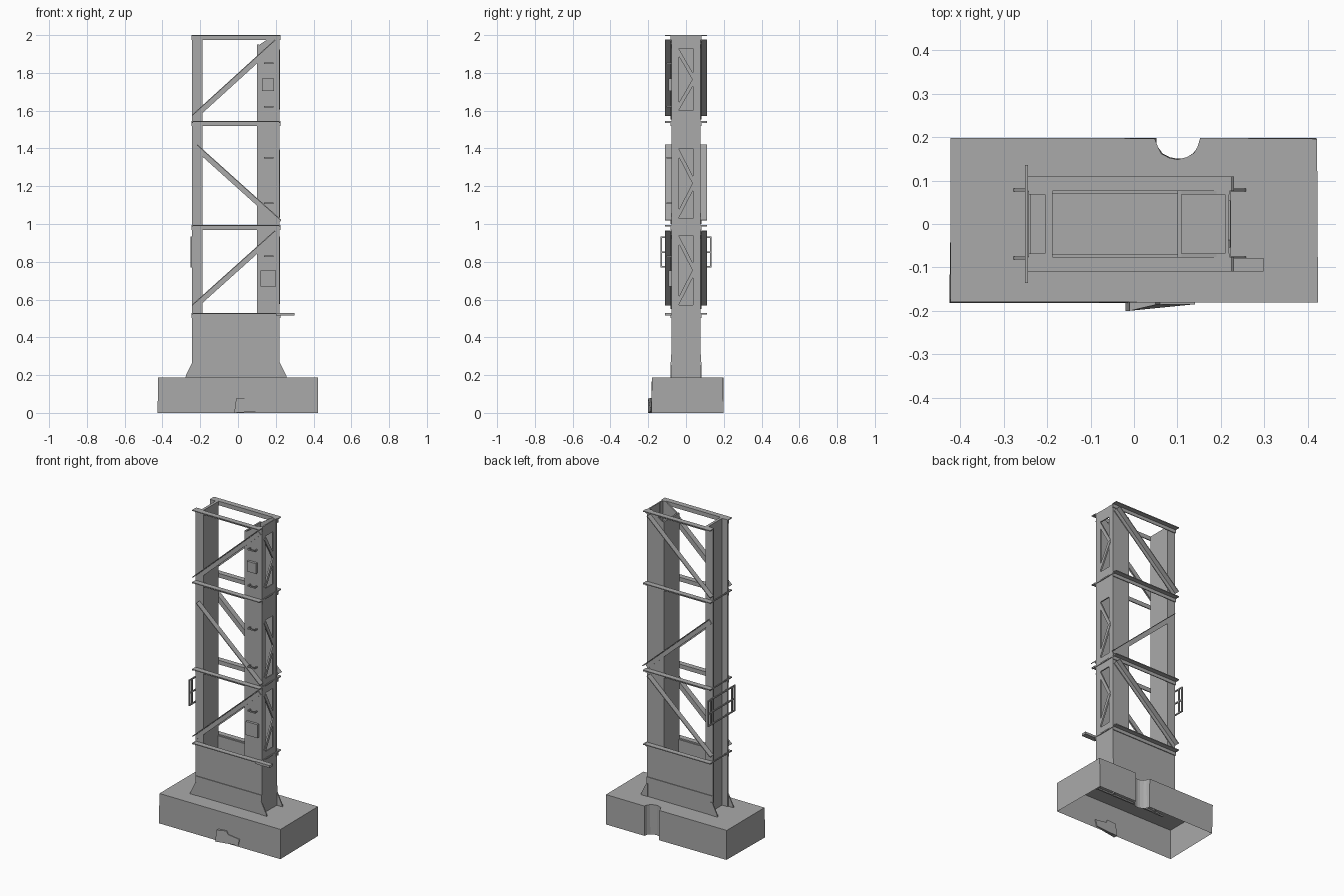
import bpy, bmesh, math, random
from mathutils import Vector

cube = bpy.data.objects.get("Cube")
if cube:
    bpy.data.objects.remove(cube)

grey = bpy.data.materials.new("plain grey")
grey.use_nodes = True
COLOUR = (0.4, 0.4, 0.4, 1)
grey.diffuse_color = COLOUR
grey.node_tree.nodes["Principled BSDF"].inputs["Base Color"].default_value = COLOUR


def prism(bm, outline, axis, a, b):
    """Extrude a 2D outline from a to b along the named axis."""
    place = {"x": lambda u, v, t: (t, u, v),
             "y": lambda u, v, t: (u, t, v),
             "z": lambda u, v, t: (u, v, t)}[axis]
    lo = [bm.verts.new(place(u, v, a)) for u, v in outline]
    hi = [bm.verts.new(place(u, v, b)) for u, v in outline]
    n = len(outline)
    faces = [bm.faces.new(lo), bm.faces.new(hi)]
    faces += [bm.faces.new((lo[i], lo[(i + 1) % n], hi[(i + 1) % n], hi[i])) for i in range(n)]
    bmesh.ops.recalc_face_normals(bm, faces=faces)
    return faces


def box(bm, x0, x1, y0, y1, z0, z1):
    return prism(bm, [(x0, y0), (x1, y0), (x1, y1), (x0, y1)], "z", z0, z1)


def strip(bm, p, q, width, axis, a, b, shift=0.0):
    """Flat bar from p to q, moved sideways by shift."""
    p, q = Vector(p), Vector(q)
    d = (q - p).normalized()
    n = Vector((-d.y, d.x))
    if n.y < 0:
        n = -n
    p, q, h = p + n * shift, q + n * shift, n * width / 2
    prism(bm, [p - h, q - h, q + h, p + h], axis, a, b)


def angle_bar(bm, p, q, side, width=0.03):
    """L-section bar lying against the front (-1) or back (+1) of the tower."""
    ys = sorted((side * 0.076, side * 0.081))
    strip(bm, p, q, width, "y", *ys)
    ys = sorted((side * 0.076, side * 0.11))
    strip(bm, p, q, 0.005, "y", *ys, shift=width / 2 - 0.0025)


def finish(name, bm):
    mesh = bpy.data.meshes.new(name)
    bm.to_mesh(mesh)
    bm.free()
    mesh.materials.append(grey)
    obj = bpy.data.objects.new(name, mesh)
    bpy.context.collection.objects.link(obj)
    return obj


LEFT, RIGHT, HALF = -0.24, 0.22, 0.076
SIDES = (-1, 1)

# Footing: hollow concrete block with a rounded notch in the back
random.seed(4)
bm = bmesh.new()
notch = [(0.1 + 0.05 * math.cos(t * math.pi / 8), 0.197 - 0.048 * math.sin(t * math.pi / 8))
         for t in range(9)]
faces = prism(bm, [(-0.424, -0.18), (0.424, -0.18), (0.422, 0.198)] + notch + [(-0.422, 0.198)],
              "z", 0.0, 0.188)
bmesh.ops.delete(bm, geom=[faces[0]], context="FACES_ONLY")
for v in bm.verts:
    v.co.x += random.uniform(-0.003, 0.003)
    v.co.y += random.uniform(-0.002, 0.002)
finish("footing", bm)

# Broken chip on the front of the footing
bm = bmesh.new()
chip = prism(bm, [(-0.02, 0.0), (0.13, 0.01), (0.14, 0.05), (0.06, 0.06), (0.05, 0.08), (-0.01, 0.075)],
             "y", -0.186, -0.175)
bm.verts.ensure_lookup_table()
bm.verts[0].co.y = bm.verts[5].co.y = -0.2
finish("footing_chip", bm)

# Plinth: two wide cover plates, with a thicker skirt at the bottom
bm = bmesh.new()
for s in SIDES:
    y0, y1 = sorted((s * HALF, s * 0.07))
    box(bm, LEFT, RIGHT, y0, y1, 0.18, 0.52)
    y0, y1 = sorted((s * 0.08, s * 0.07))
    box(bm, LEFT, RIGHT, y0, y1, 0.18, 0.31)
finish("plinth", bm)

# Flared foot gussets at the four corners
bm = bmesh.new()
for s in SIDES:
    y0, y1 = sorted((s * 0.082, s * 0.075))
    for edge, d in ((LEFT, -1), (RIGHT, 1)):
        prism(bm, [(edge - d * 0.01, 0.18), (edge + d * 0.04, 0.18), (edge + d * 0.035, 0.2),
                   (edge, 0.27), (edge - d * 0.01, 0.27)], "y", y0, y1)
finish("foot_gussets", bm)

# Right column: channel opening outwards
bm = bmesh.new()
box(bm, -0.205, -0.188, -HALF, HALF, 0.18, 2.0)
for s in SIDES:
    y0, y1 = sorted((s * HALF, s * 0.068))
    box(bm, -0.243, -0.19, y0, y1, 0.18, 2.0)
finish("right_column", bm)

# Left column: web, front and back plates
bm = bmesh.new()
box(bm, 0.1, 0.11, -HALF, HALF, 0.18, 1.95)
for s in SIDES:
    y0, y1 = sorted((s * HALF, s * 0.068))
    prism(bm, [(0.1, 0.5), (RIGHT, 0.5), (RIGHT, 2.0), (0.19, 2.0), (0.1, 1.94)], "y", y0, y1)
finish("left_column", bm)

# Lattice on the outer face of the left column
bays = [(0.57, 0.94), (1.03, 1.4), (1.6, 1.93)]
bm = bmesh.new()
for s in SIDES:
    y0, y1 = sorted((s * HALF, s * 0.038))
    box(bm, 0.21, 0.219, y0, y1, 0.18, 2.0)
solid = [0.18] + [z for bay in bays for z in bay] + [2.0]
for z0, z1 in zip(solid[::2], solid[1::2]):
    box(bm, 0.211, 0.218, -0.04, 0.04, z0, z1)
for z0, z1 in bays:
    mid = (z0 + z1) / 2
    strip(bm, (-0.045, z1 - 0.01), (0.045, mid), 0.02, "x", 0.212, 0.222)
    strip(bm, (0.045, mid), (-0.045, z0 + 0.01), 0.02, "x", 0.212, 0.222)
finish("column_lattice", bm)

# Horizontal rails on front and back
bm = bmesh.new()
for s in SIDES:
    for z in (0.515, 0.982, 1.531, 1.987):
        angle_bar(bm, (LEFT - 0.005, z), (RIGHT + 0.005, z), s, 0.026)
box(bm, 0.2, 0.298, -0.11, -0.078, 0.515, 0.53)
finish("horizontal_rails", bm)

# Diagonal braces on front and back
bm = bmesh.new()
for s in SIDES:
    for p, q in (((-0.235, 0.56), (0.205, 0.955)),
                 ((-0.225, 1.41), (0.22, 1.01)),
                 ((-0.235, 1.565), (0.205, 1.965))):
        angle_bar(bm, p, q, s)
finish("diagonal_braces", bm)

# Cross ties between the front and back rails at the column ends
bm = bmesh.new()
for x0, x1 in ((LEFT - 0.003, LEFT + 0.003), (RIGHT - 0.003, RIGHT + 0.003)):
    for z in (0.525, 0.99, 1.54):
        box(bm, x0, x1, -0.11, 0.11, z - 0.004, z + 0.004)
finish("cross_ties", bm)

# Step irons and two junction boxes on the front of the left column
bm = bmesh.new()
for z in (0.83, 1.11, 1.35, 1.62, 1.85):
    box(bm, 0.138, 0.188, -0.102, -0.096, z - 0.004, z + 0.004)
    for x in (0.138, 0.182):
        box(bm, x, x + 0.006, -0.102, -0.07, z - 0.004, z + 0.004)
finish("step_irons", bm)
bm = bmesh.new()
box(bm, 0.118, 0.2, -0.092, -0.07, 0.67, 0.755)
box(bm, 0.128, 0.19, -0.092, -0.07, 1.705, 1.77)
finish("junction_boxes", bm)

# Guard rail on the outer face of the right column
bm = bmesh.new()
for y in (-0.132, -0.105, 0.105, 0.132):
    box(bm, -0.251, -0.244, y - 0.004, y + 0.004, 0.77, 0.935)
for z in (0.774, 0.85, 0.931):
    box(bm, -0.251, -0.244, -0.136, 0.136, z - 0.004, z + 0.004)
finish("guard_rail", bm)
